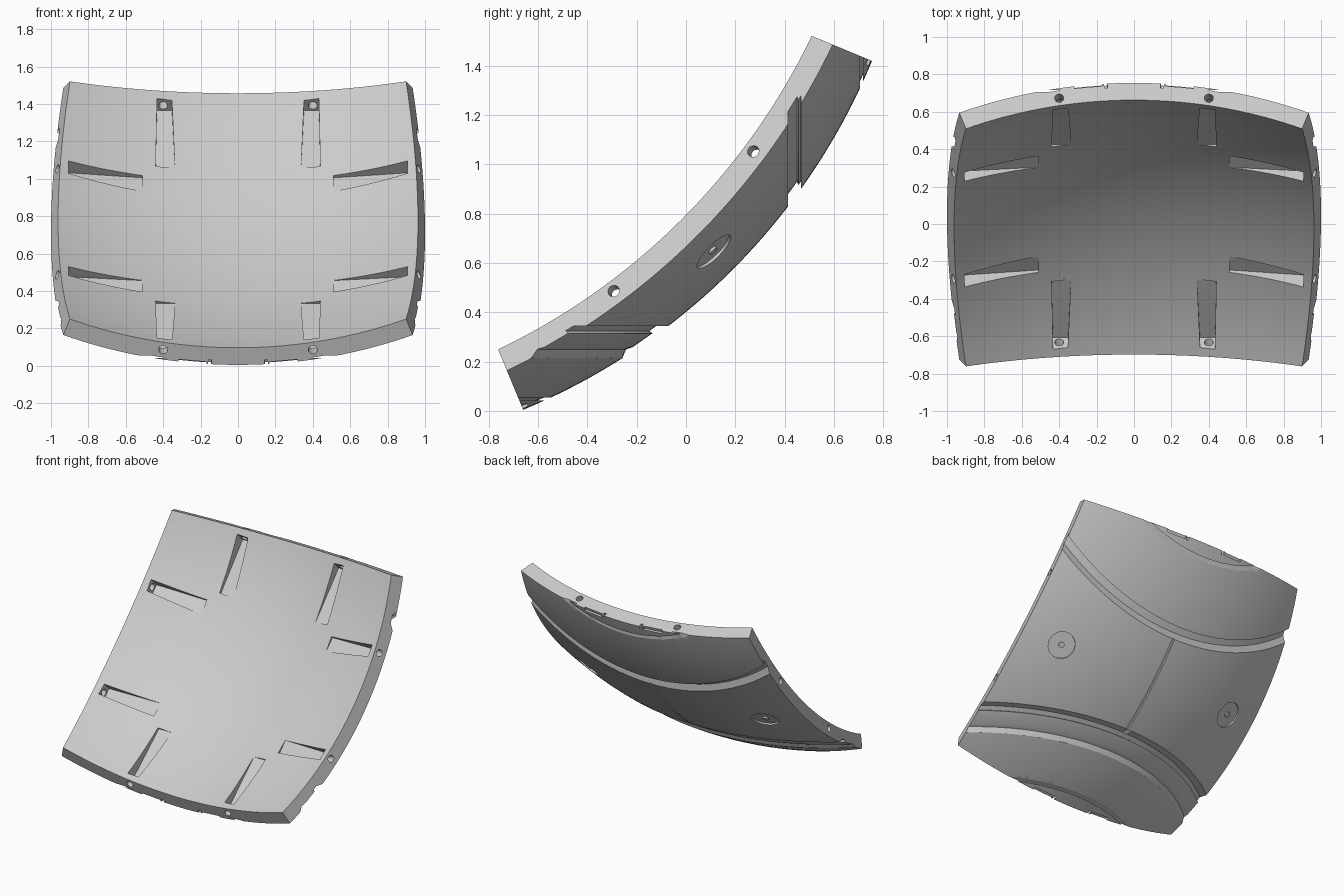
import bpy, bmesh
from math import sin, cos, tan, radians, sqrt, pi
from mathutils import Vector

if "Cube" in bpy.data.objects:
    bpy.data.objects.remove(bpy.data.objects["Cube"])

R_OUT, R_IN = 2.613, 2.514            # shell radii
HALF = radians(22.5)                  # half opening angle of the panel
CENTRE = Vector((0, -1.66, 2.419))    # centre of the sphere
AX = Vector((1, 0, 0))                # across the panel
AT = Vector((0, 1, 1)).normalized()   # up the panel
AN = Vector((0, 1, -1)).normalized()  # outward through its middle

grey = bpy.data.materials.new("panel grey")
grey.use_nodes = True
grey.diffuse_color = (0.6, 0.6, 0.6, 1)
grey.node_tree.nodes["Principled BSDF"].inputs["Base Color"].default_value = (0.6, 0.6, 0.6, 1)


def loc(x, t, n):
    return CENTRE + AX * x + AT * t + AN * n


def sph(u, v, r):
    d = Vector((tan(u), tan(v), 1)).normalized() * r
    return loc(*d)


def loft(name, rings):
    """Closed solid through a list of equal rings of points."""
    bm = bmesh.new()
    rows = [[bm.verts.new(p) for p in ring] for ring in rings]
    count = len(rows[0])
    for a, b in zip(rows, rows[1:]):
        for i in range(count):
            j = (i + 1) % count
            bm.faces.new((a[i], a[j], b[j], b[i]))
    bm.faces.new(rows[0])
    bm.faces.new(rows[-1])
    bmesh.ops.recalc_face_normals(bm, faces=bm.faces)
    mesh = bpy.data.meshes.new(name)
    bm.to_mesh(mesh)
    bm.free()
    mesh.materials.append(grey)
    ob = bpy.data.objects.new(name, mesh)
    bpy.context.collection.objects.link(ob)
    return ob


def spread(a, b, steps):
    return [a + (b - a) * i / steps for i in range(steps + 1)]


def block(name, u0, u1, v0, v1, r0, r1, steps=1):
    return loft(name, [[sph(u0, v, r0), sph(u1, v, r0), sph(u1, v, r1), sph(u0, v, r1)]
                       for v in spread(v0, v1, steps)])


def cylinder(name, base, axis, r, length, sides=24):
    axis = axis.normalized()
    side = axis.orthogonal().normalized()
    up = axis.cross(side)
    return loft(name, [[base + axis * h + (side * cos(a) + up * sin(a)) * r
                        for a in spread(0, 2 * pi, sides)[:-1]] for h in (0, length)])


def ring_cutter(name, profile, upper):
    """Groove swept about the vertical or the depth axis; profile = (height, depth)."""
    rings = []
    for a in spread(radians(-60), radians(60), 80):
        ring = []
        for h, depth in profile:
            rho = sqrt((R_OUT - depth) ** 2 - h * h)
            s, c = rho * sin(a), rho * cos(a)
            ring.append(CENTRE + Vector((s, h, -c) if upper else (s, c, -h)))
        rings.append(ring)
    return loft(name, rings)


# Curved shell
grid = spread(-HALF, HALF, 44)
panel = loft("curved_panel", [[sph(u, v, R_OUT) for u in grid] +
                              [sph(u, v, R_IN) for u in reversed(grid)] for v in grid])
cutters = []

# Ring grooves across the outside
upper_groove = [(2.074, -.03), (2.074, .03), (2.11, .03), (2.115, .018), (2.125, .018), (2.128, -.03)]
lower_groove = [(2.074, -.03), (2.074, .03), (2.094, .03), (2.104, .015),
                (2.16, .015), (2.169, .022), (2.205, 0), (2.23, -.03)]
cap_groove = [(2.365, -.02), (2.365, .012), (2.377, .012), (2.377, -.02)]
cutters += [ring_cutter("upper_groove", upper_groove, True),
            ring_cutter("lower_groove", lower_groove, False),
            ring_cutter("upper_cap_groove", cap_groove, True),
            ring_cutter("lower_cap_groove", cap_groove, False)]

# Seam down the middle
w = radians(0.2)
seam = radians(7.6)
cutters.append(block("middle_seam", -w, w, -seam, seam, R_OUT - .012, R_OUT + .05, 14))

for sx in (-1, 1):
    # Round dishes
    out = sph(sx * radians(16.2), 0, 1) - CENTRE
    cutters.append(cylinder("dish", CENTRE + out * (R_OUT - .013), out, .093, .06, 40))

    for st in (-1, 1):
        # Notches and shallow pads at the ends
        u = sx * radians(3.6)
        cutters.append(block("end_notch", u - w, u + w, st * radians(21.9), st * radians(23),
                             R_OUT - .025, R_OUT + .05))
        cutters.append(block("end_pad", sx * radians(4), sx * radians(7.6), st * radians(22.0),
                             st * radians(23), R_OUT - .012, R_OUT + .05))

        # Sloped pockets inside, and the pin holes that lead to them
        for swap in (False, True):
            def place(a, b, n):
                return loc(sx * b, st * a, n) if swap else loc(sx * a, st * b, n)
            rings = [[place(a, b0, 2.2), place(a, b1, 2.2), place(a, b1, n), place(a, b0, n)]
                     for a, b0, b1, n in ((.51, .337, .44, 2.44), (.905, .353, .433, 2.395))]
            cutters.append(loft("pocket", rings))
            axis = place(-cos(HALF), 0, sin(HALF)) - CENTRE
            start = place(.966, .4, 2.333) - axis * .04
            cutters.append(cylinder("pin_hole", start, axis, .024, .13))

# Cut everything out of the shell
for cutter in cutters:
    cutter.hide_render = True
    mod = panel.modifiers.new(cutter.name, 'BOOLEAN')
    mod.operation, mod.solver, mod.object = 'DIFFERENCE', 'EXACT', cutter
bpy.context.view_layer.update()
graph = bpy.context.evaluated_depsgraph_get()
result = bpy.data.meshes.new_from_object(panel.evaluated_get(graph))
panel.modifiers.clear()
panel.data = result
panel.data.materials.clear()
panel.data.materials.append(grey)
for poly in panel.data.polygons:
    poly.material_index = 0
for cutter in cutters:
    bpy.data.objects.remove(cutter)

# Studs in the dishes
parts = [panel]
for side, sx in (("right", -1), ("left", 1)):
    out = sph(sx * radians(16.2), 0, 1) - CENTRE
    parts.append(cylinder("dish_stud_" + side, CENTRE + out * (R_OUT - .03), out, .02, .027, 20))

bpy.ops.object.select_all(action='DESELECT')
for ob in parts:
    ob.select_set(True)
bpy.context.view_layer.objects.active = panel
bpy.ops.object.shade_smooth_by_angle(angle=radians(25))
